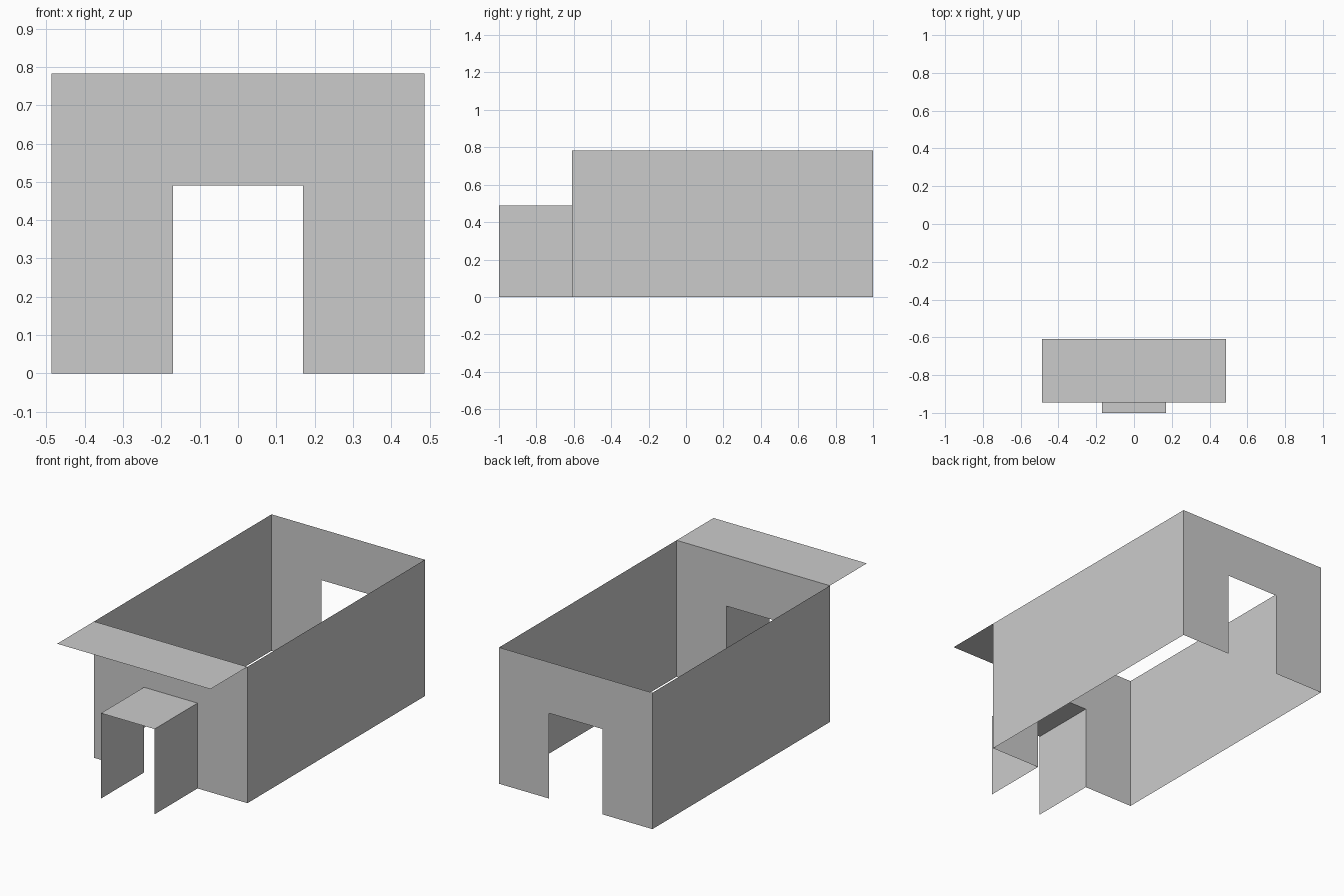
import bpy

if "Cube" in bpy.data.objects:
    bpy.data.objects.remove(bpy.data.objects["Cube"])

W, H = 0.487, 0.783          # half width and height of the hall
DW, DH = 0.17, 0.49          # half width and height of the doorways
FRONT, BACK = -0.61, 1.0     # end walls
CANOPY, PORCH = -0.945, -1.0 # how far canopy and porch reach forward

grey = bpy.data.materials.new("plain grey")
grey.diffuse_color = (0.6, 0.6, 0.6, 1)
grey.use_nodes = True
grey.node_tree.nodes["Principled BSDF"].inputs["Base Color"].default_value = grey.diffuse_color


def sheet(name, outline, flip=False):
    """One flat, single-sided sheet."""
    mesh = bpy.data.meshes.new(name)
    pts = outline[::-1] if flip else outline
    mesh.from_pydata(pts, [], [list(range(len(pts)))])
    mesh.materials.append(grey)
    obj = bpy.data.objects.new(name, mesh)
    bpy.context.collection.objects.link(obj)
    return obj


def side(name, x, y0, y1, h):
    sheet(name, [(x, y0, 0), (x, y1, 0), (x, y1, h), (x, y0, h)], x < 0)


def top(name, x, y0, y1, z):
    sheet(name, [(-x, y0, z), (x, y0, z), (x, y1, z), (-x, y1, z)])


# end walls with door openings
arch = [(-W, 0), (-DW, 0), (-DW, DH), (DW, DH), (DW, 0), (W, 0), (W, H), (-W, H)]
for name, y in (("front_wall", FRONT), ("back_wall", BACK)):
    sheet(name, [(x, y, z) for x, z in arch], y > 0)

# long side walls and porch side walls
for label, s in (("left", -1), ("right", 1)):
    side(label + "_wall", s * W, FRONT, BACK, H)
    side(label + "_porch_wall", s * DW, PORCH, FRONT, DH)

# porch roof and front canopy
top("porch_roof", DW, PORCH, FRONT, DH)
top("front_canopy", W, CANOPY, FRONT, H)
